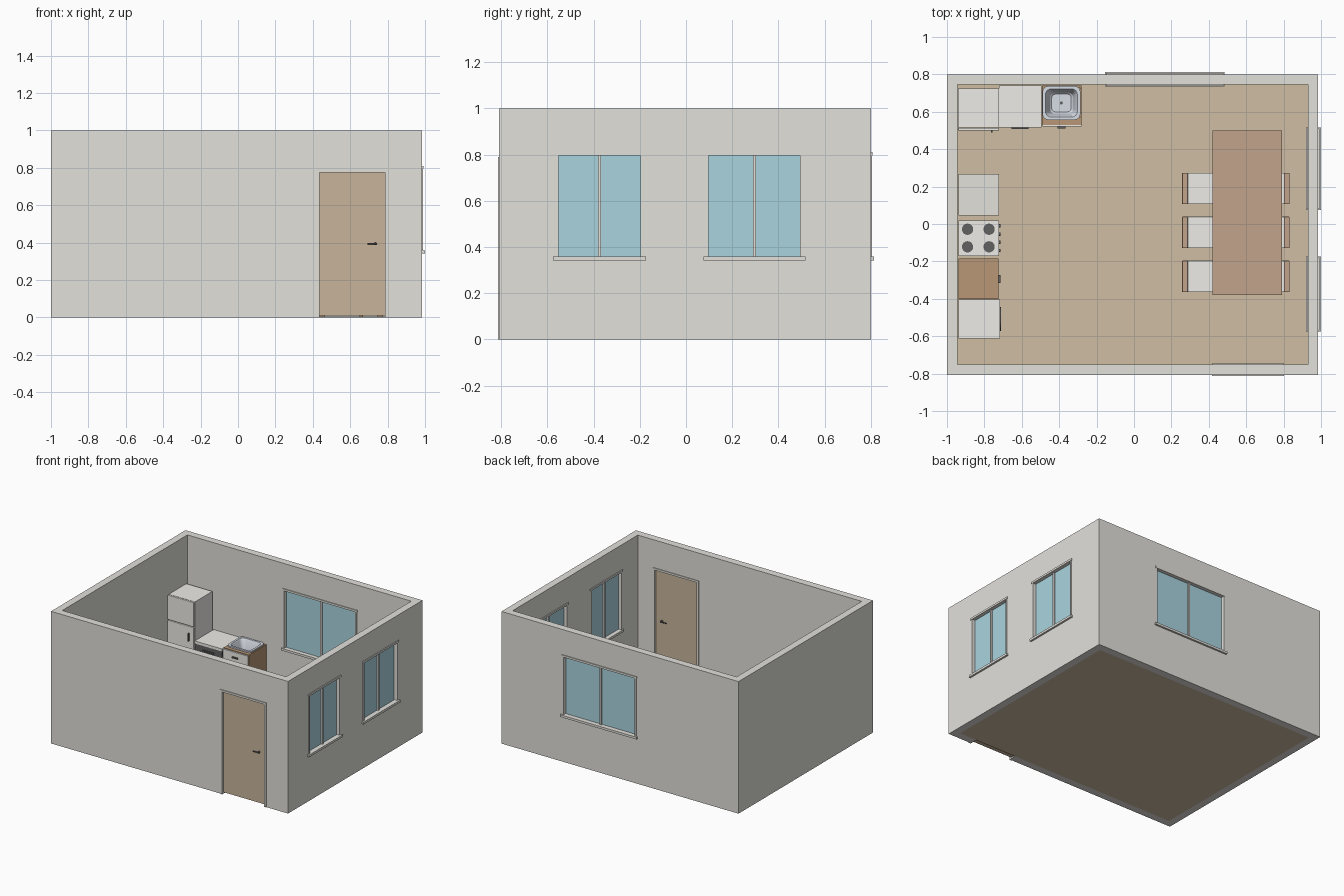
import bpy, bmesh
from math import sin, cos, pi
from mathutils import Matrix, Vector

if "Cube" in bpy.data.objects:
    bpy.data.objects.remove(bpy.data.objects["Cube"])


def mat(name, rgb):
    m = bpy.data.materials.new(name)
    m.diffuse_color = (*rgb, 1)
    m.use_nodes = True
    m.node_tree.nodes["Principled BSDF"].inputs["Base Color"].default_value = m.diffuse_color
    return m


WALL = mat("plaster", (0.76, 0.75, 0.71))
WHITE = mat("white enamel", (0.85, 0.84, 0.80))
WOOD = mat("wood", (0.48, 0.31, 0.18))
TABLE = mat("table wood", (0.54, 0.37, 0.26))
DOOR = mat("door wood", (0.58, 0.46, 0.33))
FLOOR = mat("floor boards", (0.62, 0.51, 0.37))
GLASS = mat("glass", (0.40, 0.66, 0.74))
DARK = mat("dark metal", (0.12, 0.12, 0.12))
STEEL = mat("steel", (0.68, 0.72, 0.78))


def finish(name, bm, m):
    me = bpy.data.meshes.new(name)
    bm.to_mesh(me)
    bm.free()
    ob = bpy.data.objects.new(name, me)
    bpy.context.collection.objects.link(ob)
    if m:
        me.materials.append(m)
    return ob


def box(name, x, y, z, m=None, bevel=0):
    """Box from (min, max) pairs."""
    bm = bmesh.new()
    bmesh.ops.create_cube(bm, size=1)
    for v in bm.verts:
        for i, (a, b) in enumerate((x, y, z)):
            v.co[i] = (a + b) / 2 + v.co[i] * (b - a)
    if bevel:
        bmesh.ops.bevel(bm, geom=bm.edges[:], offset=bevel, segments=2, profile=0.5, affect='EDGES')
    return finish(name, bm, m)


def rod(name, p, q, r, m, sides=20):
    p, q = Vector(p), Vector(q)
    bm = bmesh.new()
    bmesh.ops.create_cone(bm, cap_ends=True, segments=sides, radius1=r, radius2=r, depth=(q - p).length)
    rot = (q - p).to_track_quat('Z', 'Y').to_matrix().to_4x4()
    bm.transform(Matrix.Translation((p + q) / 2) @ rot)
    return finish(name, bm, m)


# Walls with openings
walls = box("walls", (-1, 0.985), (-0.808, 0.8), (0, 1), WALL)
right_windows = [(-0.565, -0.183), (0.085, 0.507)]
back_window = (-0.145, 0.475)
cutters = [box("room_cutter", (-0.945, 0.93), (-0.752, 0.745), (-0.5, 1.5)),
           box("door_cutter", (0.42, 0.80), (-0.9, -0.7), (-0.1, 0.788)),
           box("back_cutter", back_window, (0.7, 0.9), (0.345, 0.805))]
cutters += [box("right_cutter", (0.9, 1.1), w, (0.345, 0.805)) for w in right_windows]
bpy.context.view_layer.objects.active = walls
for c in cutters:
    mod = walls.modifiers.new(c.name, 'BOOLEAN')
    mod.operation, mod.solver, mod.object = 'DIFFERENCE', 'EXACT', c
    bpy.ops.object.modifier_apply(modifier=mod.name)
    bpy.data.objects.remove(c)
box("floor", (-0.945, 0.93), (-0.752, 0.745), (0, 0.006), FLOOR)


# Windows: span along the wall, inner and outer wall face across it
def window(name, span, inner, outer, along_x):
    def part(n, s, t, z, m):
        return box(name + n, *((s, t) if along_x else (t, s)), z, m)
    a, b = span
    mid, c = (a + b) / 2, (inner + outer) / 2
    depth = (inner - 0.004, outer + 0.004)
    for s in ((a, a + 0.013), (b - 0.013, b)):
        part("_jamb", s, depth, (0.36, 0.795), WALL)
    part("_head", (a - 0.004, b + 0.004), (inner - 0.006, outer + 0.006), (0.795, 0.81), WALL)
    part("_sill", (a - 0.01, b + 0.01), (inner - 0.01, outer + 0.014), (0.341, 0.358), WALL)
    part("_mullion", (mid - 0.007, mid + 0.007), (c - 0.016, c + 0.016), (0.358, 0.795), WALL)
    for s in ((a + 0.013, mid - 0.007), (mid + 0.007, b - 0.013)):
        part("_glass", s, (c - 0.005, c + 0.005), (0.358, 0.795), GLASS)


for i, w in enumerate(right_windows):
    window(f"right_window_{i}", w, 0.93, 0.985, False)
window("back_window", back_window, 0.745, 0.8, True)

# Door, frame and lever handles
for x in ((0.418, 0.436), (0.785, 0.803)):
    box("door_jamb", x, (-0.813, -0.747), (0, 0.775), WALL)
box("door_head", (0.418, 0.803), (-0.813, -0.747), (0.775, 0.79), WALL)
box("door_leaf", (0.436, 0.785), (-0.795, -0.765), (0.01, 0.775), DOOR)
rod("door_spindle", (0.735, -0.81, 0.395), (0.735, -0.75, 0.395), 0.008, DARK)
for y in (-0.81, -0.75):
    rod("door_lever", (0.692, y, 0.395), (0.742, y, 0.395), 0.004, DARK)

# Fridge in the back corner, facing front
box("fridge_body", (-0.94, -0.722), (0.515, 0.725), (0.006, 0.64), WHITE)
box("fridge_door_lower", (-0.94, -0.722), (0.5, 0.514), (0.02, 0.45), WHITE, 0.003)
box("fridge_door_upper", (-0.94, -0.722), (0.5, 0.514), (0.455, 0.64), WHITE, 0.003)
box("fridge_handle", (-0.765, -0.757), (0.49, 0.5), (0.34, 0.40), DARK)

# Dishwasher
box("dishwasher_body", (-0.722, -0.494), (0.53, 0.74), (0.006, 0.325), WHITE)
box("dishwasher_top", (-0.722, -0.494), (0.515, 0.74), (0.325, 0.345), WHITE)
box("dishwasher_door", (-0.72, -0.496), (0.518, 0.53), (0.03, 0.275), WHITE)
box("dishwasher_panel", (-0.72, -0.496), (0.517, 0.53), (0.278, 0.325), DARK)
box("dishwasher_handle", (-0.655, -0.565), (0.508, 0.517), (0.285, 0.295), DARK)

# Sink cabinet, open on top for the basin
for x in ((-0.492, -0.482), (-0.29, -0.28)):
    box("sink_cabinet_side", x, (0.53, 0.74), (0.006, 0.35), WOOD)
box("sink_cabinet_bottom", (-0.482, -0.29), (0.53, 0.73), (0.02, 0.03), WOOD)
box("sink_cabinet_back", (-0.482, -0.29), (0.73, 0.74), (0.006, 0.35), WOOD)
box("sink_cabinet_top_rail", (-0.482, -0.29), (0.53, 0.57), (0.335, 0.35), WOOD)
box("sink_cabinet_door", (-0.49, -0.282), (0.52, 0.53), (0.03, 0.345), WHITE)
box("sink_cabinet_handle", (-0.41, -0.365), (0.51, 0.52), (0.30, 0.31), DARK)


# Basin lofted from rounded rectangles: half width, half depth, radius, height
def rounded_ring(bm, hx, hy, r, z, cx, cy):
    pts = []
    for k, (sx, sy) in enumerate(((1, 1), (-1, 1), (-1, -1), (1, -1))):
        for j in range(7):
            a = (k + j / 6) * pi / 2
            pts.append(bm.verts.new((cx + sx * (hx - r) + r * cos(a), cy + sy * (hy - r) + r * sin(a), z)))
    return pts


bm = bmesh.new()
section = [(0.075, 0.065, 0.03, 0.255), (0.088, 0.078, 0.03, 0.345), (0.101, 0.09, 0.03, 0.35),
           (0.101, 0.09, 0.03, 0.36), (0.085, 0.075, 0.03, 0.36), (0.079, 0.069, 0.03, 0.35),
           (0.062, 0.056, 0.025, 0.275), (0.052, 0.047, 0.02, 0.265)]
rings = [rounded_ring(bm, *s, -0.388, 0.647) for s in section]
for r0, r1 in zip(rings, rings[1:]):
    for i in range(len(r0)):
        j = (i + 1) % len(r0)
        bm.faces.new((r0[i], r0[j], r1[j], r1[i]))
bm.faces.new(rings[0][::-1])
bm.faces.new(rings[-1])
basin = finish("sink_basin", bm, STEEL)
bpy.ops.object.select_all(action='DESELECT')
basin.select_set(True)
bpy.context.view_layer.objects.active = basin
bpy.ops.object.shade_smooth_by_angle()
rod("sink_drain", (-0.388, 0.647, 0.264), (-0.388, 0.647, 0.267), 0.008, DARK)


# Left wall units facing +x
def unit(name, y, front, m, top, handle=True):
    a, b = y
    box(name + "_body", (-0.937, front - 0.012), (a, b), (0.006, top - 0.015), m)
    box(name + "_top", (-0.937, front), (a, b), (top - 0.015, top), m)
    box(name + "_door", (front - 0.012, front - 0.002), (a + 0.004, b - 0.004), (0.03, top - 0.02), m)
    if handle:
        mid = (a + b) / 2
        box(name + "_handle", (front - 0.002, front + 0.01), (mid - 0.022, mid + 0.022), (top - 0.05, top - 0.04), DARK)


unit("grey_cabinet", (0.045, 0.266), -0.722, WALL, 0.345, False)
unit("wood_cabinet", (-0.402, -0.185), -0.724, WOOD, 0.345)
unit("washer", (-0.612, -0.405), -0.716, WHITE, 0.345, False)
rod("washer_porthole", (-0.72, -0.508, 0.17), (-0.712, -0.508, 0.17), 0.065, DARK, 32)

# Stove with burners, oven window and knobs
unit("stove", (-0.17, 0.018), -0.722, WHITE, 0.345, False)
box("oven_window", (-0.725, -0.721), (-0.145, -0.007), (0.09, 0.22), DARK)
for i in range(4):
    y = -0.142 + i * 0.044
    rod("stove_knob", (-0.724, y, 0.30), (-0.715, y, 0.30), 0.009, DARK, 16)
for x in (-0.89, -0.775):
    for y in (-0.122, -0.028):
        rod("burner", (x, y, 0.345), (x, y, 0.35), 0.03, DARK, 32)

# Dining table
box("table_top", (0.42, 0.79), (-0.38, 0.5), (0.262, 0.285), TABLE)
for x in (0.435, 0.745):
    for y in (-0.365, 0.455):
        box("table_leg", (x, x + 0.03), (y, y + 0.03), (0.006, 0.262), TABLE)


# Chairs: outer x of the backrest, direction towards the table
def chair(x, d, y):
    def part(n, a, b, ys, z, m, bevel=0):
        box("chair_" + n, tuple(sorted((x + d * a, x + d * b))), ys, z, m, bevel)
    h = 0.084
    part("seat", 0.012, 0.185, (y - h, y + h), (0.15, 0.163), WOOD)
    part("cushion", 0.03, 0.185, (y - h, y + h), (0.163, 0.178), WHITE, 0.003)
    part("backrest", 0, 0.03, (y - h, y + h), (0.235, 0.335), TABLE, 0.004)
    for s in (-1, 1):
        ys = tuple(sorted((y + s * h, y + s * (h - 0.018))))
        part("back_leg", 0.006, 0.024, ys, (0.006, 0.25), WOOD)
        part("front_leg", 0.165, 0.183, ys, (0.006, 0.15), WOOD)


for cy in (0.19, -0.045, -0.28):
    chair(0.257, 1, cy)
    chair(0.832, -1, cy)
